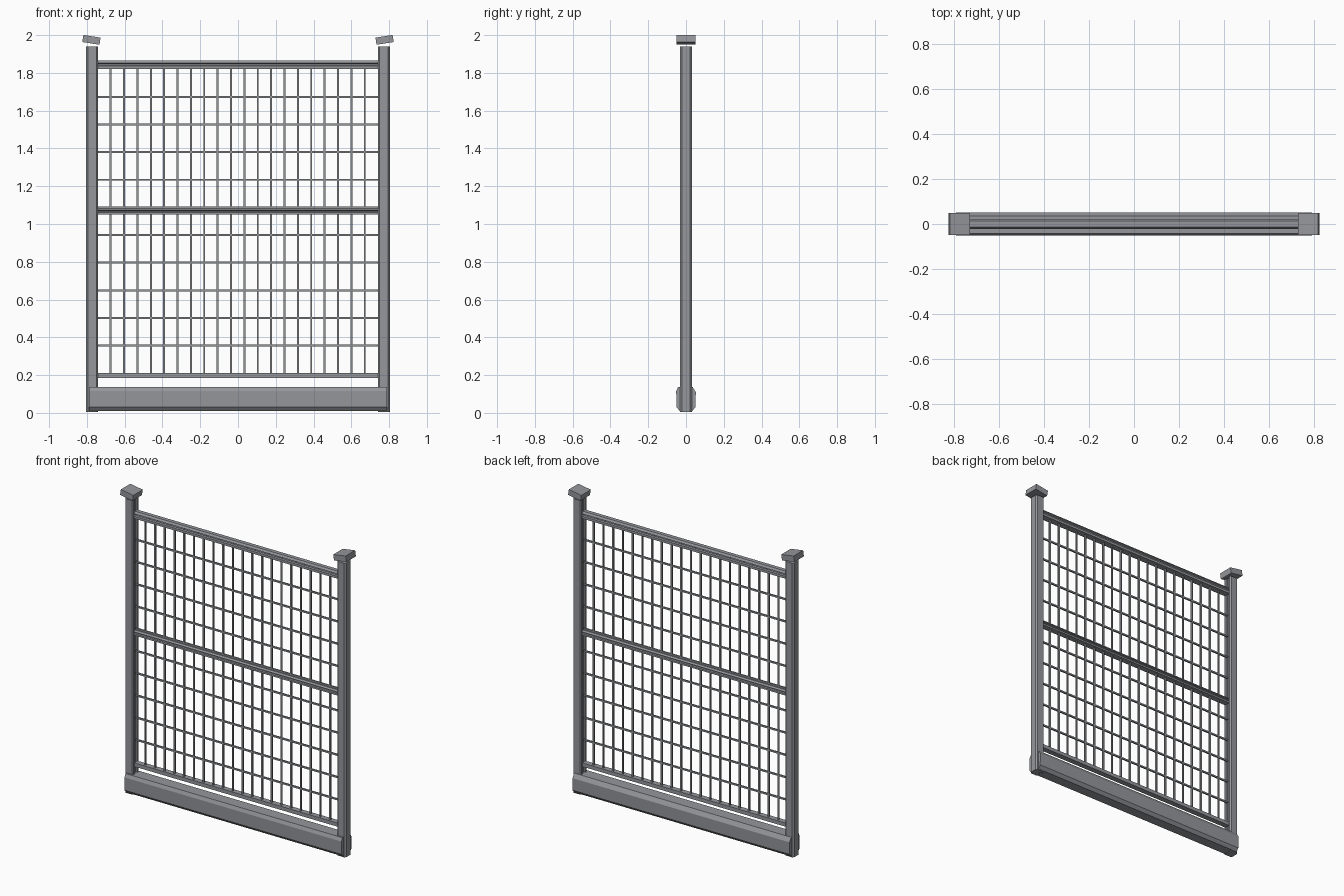
import bpy, bmesh
from math import radians

cube = bpy.data.objects.get("Cube")
if cube:
    bpy.data.objects.remove(cube, do_unlink=True)

grey = bpy.data.materials.new("galvanised grey")
grey.use_nodes = True
colour = (0.30, 0.31, 0.33, 1)
grey.diffuse_color = colour
grey.node_tree.nodes["Principled BSDF"].inputs["Base Color"].default_value = colour


def finish(name, bm):
    bmesh.ops.recalc_face_normals(bm, faces=bm.faces[:])
    mesh = bpy.data.meshes.new(name)
    bm.to_mesh(mesh)
    bm.free()
    mesh.materials.append(grey)
    obj = bpy.data.objects.new(name, mesh)
    bpy.context.collection.objects.link(obj)
    return obj


def extrude(name, outline, depth, place):
    """Extrude a closed outline; place(a, b, t) maps it into space."""
    bm = bmesh.new()
    ends = [[bm.verts.new(place(a, b, t)) for a, b in outline] for t in depth]
    bm.faces.new(ends[0])
    bm.faces.new(ends[1])
    n = len(outline)
    for i in range(n):
        j = (i + 1) % n
        bm.faces.new((ends[0][i], ends[0][j], ends[1][j], ends[1][i]))
    return finish(name, bm)


def along_x(a, b, t):
    return (t, a, b)


def box(name, centre, size):
    bm = bmesh.new()
    bmesh.ops.create_cube(bm, size=1)
    bmesh.ops.scale(bm, vec=size, verts=bm.verts[:])
    obj = finish(name, bm)
    obj.location = centre
    return obj


# Posts: chamfered square tubes with a slot facing the mesh panel
POST = [(-.031, -.022), (-.022, -.032), (.024, -.032), (.031, -.025),
        (.031, -.012), (.018, -.012), (.018, .012), (.031, .012),
        (.031, .025), (.024, .032), (-.022, .032), (-.031, .022)]
for side, s in (("right", -1), ("left", 1)):
    extrude(side + "_post", POST, (0.005, 1.94),
            lambda a, b, t: (s * (0.773 - a), b, t))
    # Loose tilted cap on the post
    cap = box(side + "_post_cap", (s * 0.776, 0, 1.975), (0.092, 0.098, 0.038))
    cap.rotation_euler = (0, radians(-9 * s), 0)

# Kickboard with sloped upper and lower edges
BOARD = [(-.033, .01), (-.05, .03), (-.052, .115), (-.042, .137),
         (.035, .137), (.052, .11), (.05, .03), (.033, .01)]
extrude("kickboard", BOARD, (-.79, .79), along_x)

# Ribbed horizontal rails
def rail(name, low, high, half):
    h = high - low
    outline = [(-half, low), (-half, low + h * .35), (-half * .65, low + h * .45),
               (-half * .65, low + h * .6), (-half, low + h * .7), (-half * .6, high),
               (half * .6, high), (half, low + h * .7), (half * .65, low + h * .6),
               (half * .65, low + h * .45), (half, low + h * .35), (half, low)]
    extrude(name, outline, (-.744, .744), along_x)


rail("top_rail", 1.82, 1.865, .022)
rail("middle_rail", 1.05, 1.083, .02)
box("bottom_rail", (0, 0, .198), (1.488, .036, .024))

# Wire mesh
for i in range(20):
    box(f"upright_wire_{i + 1}", (-.674 + i * .0708, 0, 1.015), (.01, .01, 1.63))
for i in range(1, 11):
    box(f"cross_wire_{i}", (0, 0, .21 + i * .1463), (1.488, .01, .01))
